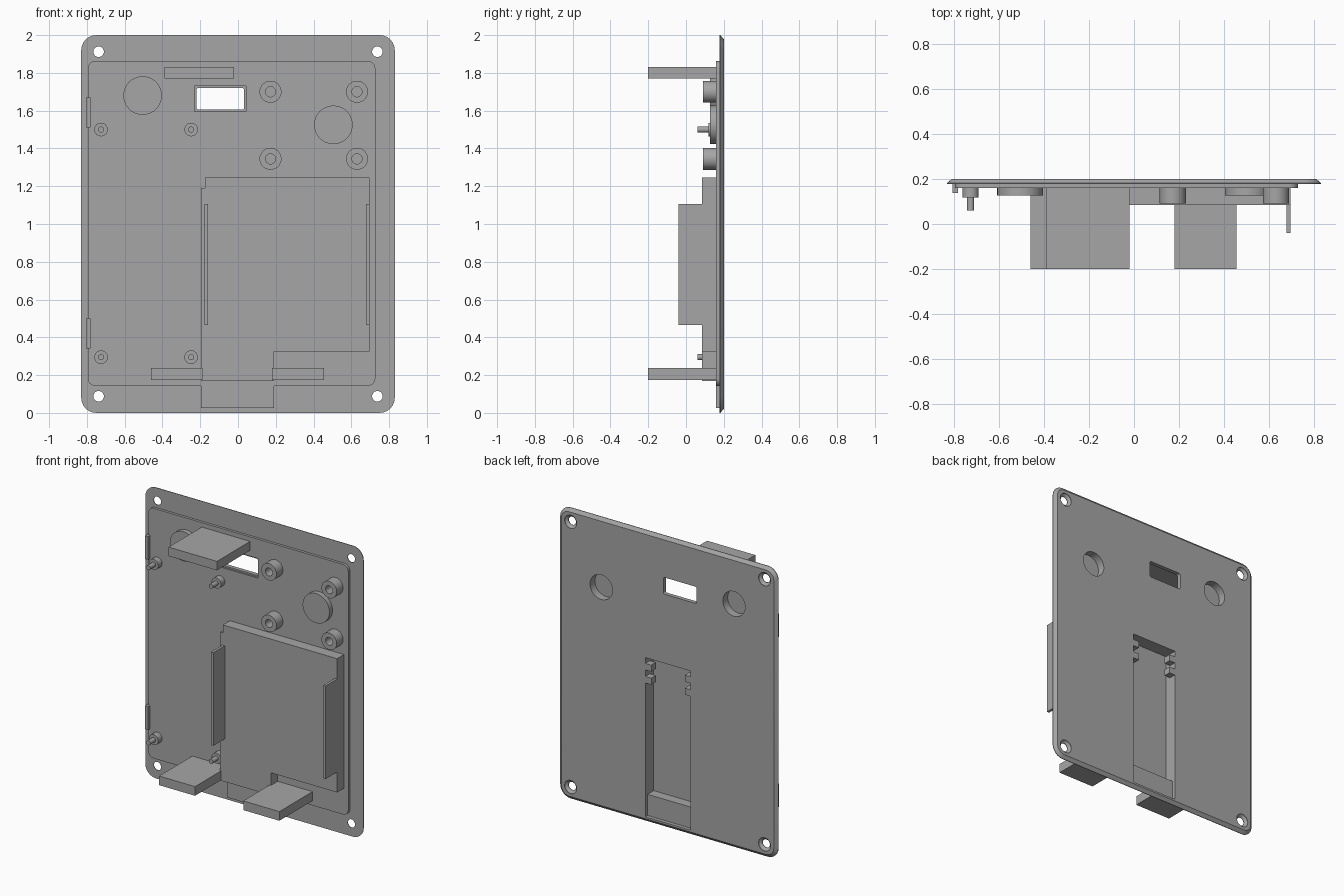
import bpy, bmesh, math

cube = bpy.data.objects.get("Cube")
if cube:
    bpy.data.objects.remove(cube, do_unlink=True)

grey = bpy.data.materials.new("mid grey plastic")
grey.use_nodes = True
COLOUR = (0.38, 0.38, 0.38, 1)
grey.diffuse_color = COLOUR
grey.node_tree.nodes["Principled BSDF"].inputs["Base Color"].default_value = COLOUR


def loft(name, rings):
    """Closed solid through rings of equal point count, capped at both ends."""
    bm = bmesh.new()
    loops = [[bm.verts.new(p) for p in ring] for ring in rings]
    for a, b in zip(loops, loops[1:]):
        for i in range(len(a)):
            j = (i + 1) % len(a)
            bm.faces.new((a[i], a[j], b[j], b[i]))
    bm.faces.new(loops[0])
    bm.faces.new(loops[-1])
    bmesh.ops.recalc_face_normals(bm, faces=bm.faces)
    mesh = bpy.data.meshes.new(name)
    bm.to_mesh(mesh)
    bm.free()
    mesh.materials.append(grey)
    obj = bpy.data.objects.new(name, mesh)
    bpy.context.collection.objects.link(obj)
    return obj


def prism(name, outline, y0, y1):
    return loft(name, [[(x, y, z) for x, z in outline] for y in (y0, y1)])


def box(name, x0, x1, z0, z1, y0, y1):
    return prism(name, [(x0, z0), (x1, z0), (x1, z1), (x0, z1)], y0, y1)


def turned(name, x, z, profile, n=40):
    """Round part on a y axis; profile is a list of (radius, y)."""
    return loft(name, [[(x + r * math.cos(math.tau * i / n), y,
                         z + r * math.sin(math.tau * i / n)) for i in range(n)]
                       for r, y in profile])


def rounded(x0, x1, z0, z1, r, n=6):
    corners = [(x1 - r, z1 - r), (x0 + r, z1 - r), (x0 + r, z0 + r), (x1 - r, z0 + r)]
    return [(cx + r * math.cos((k + i / n) * math.pi / 2),
             cz + r * math.sin((k + i / n) * math.pi / 2))
            for k, (cx, cz) in enumerate(corners) for i in range(n + 1)]


def combine(target, tool, operation):
    mod = target.modifiers.new(operation, 'BOOLEAN')
    mod.operation, mod.object, mod.solver = operation, tool, 'EXACT'
    bpy.context.view_layer.objects.active = target
    bpy.ops.object.modifier_apply(modifier=mod.name)
    bpy.data.objects.remove(tool, do_unlink=True)


# Bevelled cover plate
outer = rounded(-0.83, 0.83, 0, 2, 0.08)
inner = rounded(-0.808, 0.808, 0.022, 1.978, 0.058)
panel = loft("cover_panel", [[(x, 0.178, z) for x, z in outer],
                             [(x, 0.182, z) for x, z in outer],
                             [(x, 0.2, z) for x, z in inner]])

# Raised inner pad, hatch lip, stepped compartment and round bosses
compartment = [(-0.195, 0.17), (0.19, 0.17), (0.19, 0.325), (0.695, 0.325),
               (0.695, 1.245), (-0.175, 1.245), (-0.175, 1.19), (-0.195, 1.19)]
dimples = [(-0.505, 1.68), (0.505, 1.525)]
additions = [prism("pad", rounded(-0.795, 0.727, 0.143, 1.863, 0.04), 0.16, 0.185),
             box("hatch_lip", -0.195, 0.19, 0.025, 0.2, 0.159, 0.186),
             prism("compartment", compartment, 0.085, 0.187)]
additions += [turned("boss", x, z, [(0.102, 0.127), (0.102, 0.188)]) for x, z in dimples]
for part in additions:
    combine(panel, part, 'UNION')

# Countersunk screw holes, round pockets, window and sliding slot
cutters = [turned("screw_hole", sx * 0.738, 1 + sz * 0.912,
                  [(0.028, 0.1), (0.028, 0.182), (0.046, 0.197), (0.046, 0.25)], 24)
           for sx in (-1, 1) for sz in (-1, 1)]
cutters += [turned("pocket", x, z, [(0.085, 0.147), (0.085, 0.25)]) for x, z in dimples]
cutters += [prism("window", rounded(-0.22, 0.033, 1.605, 1.72, 0.012), 0.1, 0.25),
            box("window_step", -0.23, 0.042, 1.595, 1.73, 0.1, 0.172),
            box("slot", -0.175, 0.17, 0.18, 1.13, 0.108, 0.25),
            box("slot_mouth", -0.175, 0.17, 0.035, 0.19, 0.175, 0.25)]
for cutter in cutters:
    combine(panel, cutter, 'DIFFERENCE')

# Catch teeth at the upper end of the slot
for side, x0, x1 in (("right", -0.18, -0.13), ("left", 0.125, 0.175)):
    for level, z in (("upper", 1.045), ("lower", 0.955)):
        box(f"{side}_{level}_tooth", x0, x1, z, z + 0.045, 0.15, 0.199)

# Tall flanges beside the compartment
box("right_flange", -0.178, -0.16, 0.465, 1.105, -0.04, 0.09)
box("left_flange", 0.677, 0.695, 0.465, 1.105, -0.04, 0.09)

# Long support tabs
box("top_tab", -0.388, -0.02, 1.77, 1.832, -0.2, 0.165)
box("bottom_right_tab", -0.46, -0.187, 0.175, 0.238, -0.2, 0.165)
box("bottom_left_tab", 0.18, 0.455, 0.175, 0.238, -0.2, 0.165)

# Small edge clips
for level, z in (("upper", 1.51), ("lower", 0.34)):
    box(f"{level}_edge_clip", -0.805, -0.78, z, z + 0.16, 0.138, 0.18)

# Hollow screw standoffs
round_parts = [panel]
for x in (0.172, 0.63):
    for z in (1.345, 1.7):
        round_parts.append(turned("standoff", x, z, [
            (0.027, 0.155), (0.027, 0.09), (0.058, 0.09), (0.058, 0.165)], 32))

# Stepped locating pins
for x in (-0.725, -0.248):
    for z in (0.295, 1.5):
        round_parts.append(turned("locating_pin", x, z, [
            (0.016, 0.06), (0.016, 0.118), (0.036, 0.118), (0.036, 0.165)], 24))

bpy.ops.object.select_all(action='DESELECT')
for part in round_parts:
    part.select_set(True)
bpy.context.view_layer.objects.active = panel
bpy.ops.object.shade_smooth_by_angle(angle=math.radians(25))
